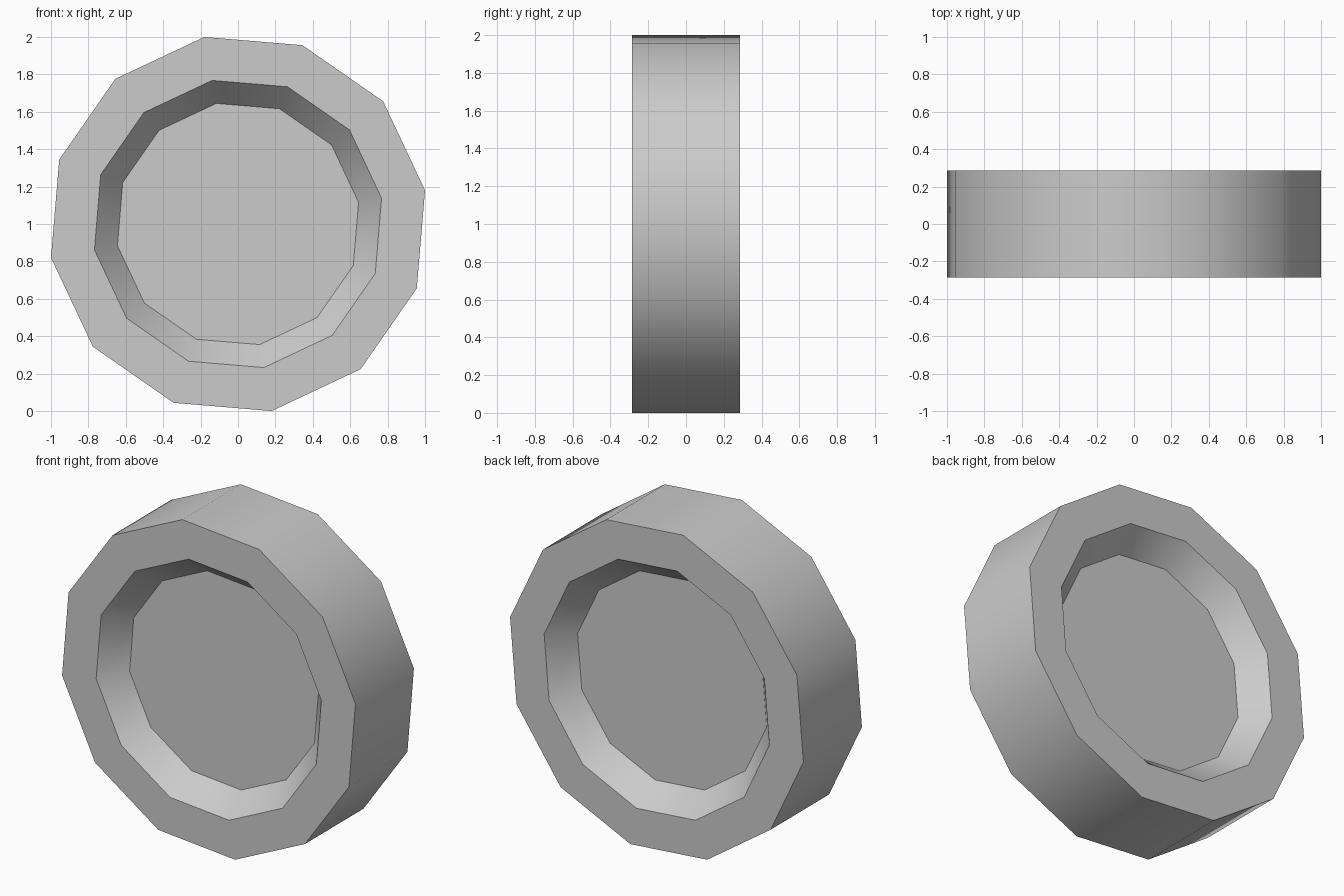
import bpy, bmesh, math

cube = bpy.data.objects.get("Cube")
if cube:
    bpy.data.objects.remove(cube, do_unlink=True)

SIDES = 12
TURN = math.radians(10.2)

# Single grey material
grey = bpy.data.materials.new("light grey")
grey.use_nodes = True
colour = (0.6, 0.6, 0.6, 1)
grey.diffuse_color = colour
grey.node_tree.nodes["Principled BSDF"].inputs["Base Color"].default_value = colour

# Half profile as (radius, y): front dish, front rim, back rim, back dish
front = [(0.655, -0.135), (0.78, -0.285), (1.016, -0.285)]
profile = front + [(r, -y) for r, y in reversed(front)]

bm = bmesh.new()


def ring(radius, y):
    angles = [TURN + math.tau * i / SIDES for i in range(SIDES)]
    return [bm.verts.new((radius * math.cos(a), y, 1 + radius * math.sin(a))) for a in angles]


# Lathe the profile around the y axis and close both dish floors
rings = [ring(r, y) for r, y in profile]
for a, b in zip(rings, rings[1:]):
    for i in range(SIDES):
        j = (i + 1) % SIDES
        bm.faces.new((a[i], a[j], b[j], b[i]))
bm.faces.new(rings[0])
bm.faces.new(rings[-1])
bmesh.ops.recalc_face_normals(bm, faces=bm.faces)

mesh = bpy.data.meshes.new("dished_wheel")
bm.to_mesh(mesh)
bm.free()
mesh.materials.append(grey)
wheel = bpy.data.objects.new("dished_wheel", mesh)
bpy.context.collection.objects.link(wheel)

# Smooth around the tread and dish walls, sharp at the rims
bpy.ops.object.select_all(action="DESELECT")
wheel.select_set(True)
bpy.context.view_layer.objects.active = wheel
bpy.ops.object.shade_smooth_by_angle(angle=math.radians(35))
